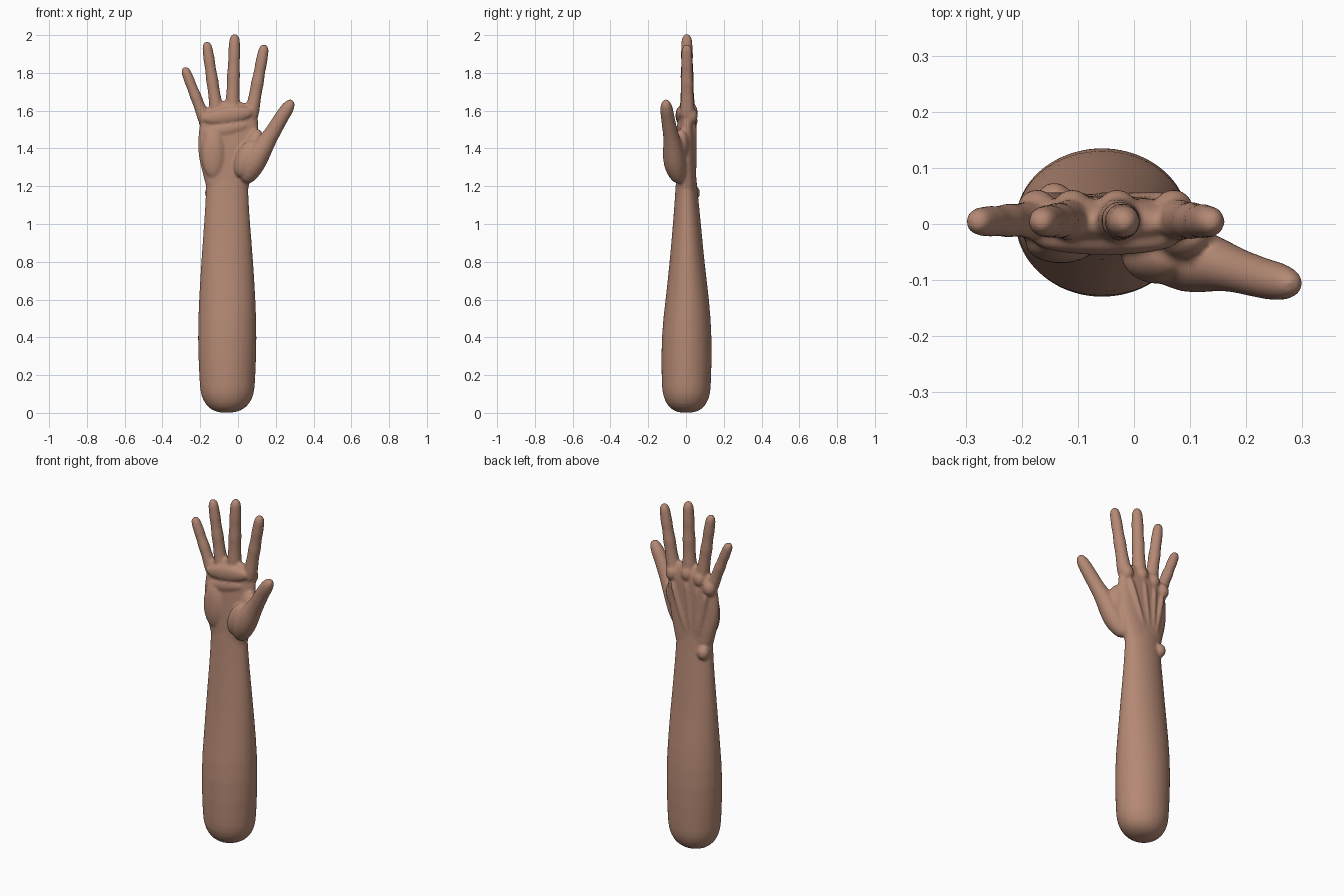
import bpy, bmesh, math
from mathutils import Vector, Matrix

cube = bpy.data.objects.get("Cube")
if cube:
    bpy.data.objects.remove(cube, do_unlink=True)

skin = bpy.data.materials.new("warm skin")
skin.use_nodes = True
COLOR = (0.46, 0.25, 0.175, 1)
skin.diffuse_color = COLOR
skin.node_tree.nodes["Principled BSDF"].inputs["Base Color"].default_value = COLOR

parts = []
SIDES = 24


def finish(name, bm):
    mesh = bpy.data.meshes.new(name)
    bmesh.ops.recalc_face_normals(bm, faces=bm.faces)
    bm.to_mesh(mesh)
    bm.free()
    mesh.materials.append(skin)
    ob = bpy.data.objects.new(name, mesh)
    bpy.context.collection.objects.link(ob)
    parts.append(ob)


def loft(name, rings, square=1.0):
    """Skin a tube through rings of (centre, half width, half depth)."""
    bm = bmesh.new()
    axis = (rings[-1][0] - rings[0][0]).normalized()
    depth = Vector((0, 1, 0))
    depth = (depth - axis * depth.dot(axis)).normalized()
    side = depth.cross(axis)
    loops = []
    for centre, w, d in rings:
        loop = []
        for i in range(SIDES):
            c, s = (f(math.tau * i / SIDES) for f in (math.cos, math.sin))
            c = math.copysign(abs(c) ** square, c)
            s = math.copysign(abs(s) ** square, s)
            loop.append(bm.verts.new(centre + side * c * w + depth * s * d))
        loops.append(loop)
    for a, b in zip(loops, loops[1:]):
        for i in range(SIDES):
            j = (i + 1) % SIDES
            bm.faces.new((a[i], a[j], b[j], b[i]))
    bm.faces.new(loops[0])
    bm.faces.new(loops[-1])
    finish(name, bm)


def limb(name, rows, square=1.0):
    """Rows are height, left edge, right edge, front edge, back edge."""
    loft(name, [(Vector(((l + r) / 2, (f + b) / 2, z)), (r - l) / 2, (b - f) / 2)
                for z, l, r, f, b in rows], square)


def pad(name, centre, size, tilt=0):
    bm = bmesh.new()
    m = Matrix.Translation(centre) @ Matrix.Rotation(tilt, 4, 'Y') @ Matrix.Diagonal((*size, 1))
    bmesh.ops.create_uvsphere(bm, u_segments=20, v_segments=12, radius=1, matrix=m)
    finish(name, bm)


# Forearm with rounded elbow end
limb("forearm", [
    (0.0, -0.09, -0.03, -0.03, 0.03), (0.012, -0.137, 0.02, -0.07, 0.075),
    (0.045, -0.175, 0.062, -0.105, 0.11), (0.1, -0.2, 0.087, -0.126, 0.13),
    (0.16, -0.205, 0.092, -0.13, 0.134), (0.4, -0.216, 0.102, -0.134, 0.14),
    (0.6, -0.208, 0.094, -0.109, 0.124), (0.8, -0.196, 0.082, -0.087, 0.098),
    (1.0, -0.181, 0.065, -0.07, 0.08), (1.15, -0.171, 0.055, -0.058, 0.064),
    (1.24, -0.172, 0.056, -0.054, 0.056), (1.32, -0.17, 0.04, -0.04, 0.045)])

# Palm
limb("palm", [
    (1.14, -0.165, 0.05, -0.05, 0.056), (1.22, -0.174, 0.06, -0.053, 0.056),
    (1.3, -0.2, 0.085, -0.052, 0.053), (1.38, -0.215, 0.1, -0.05, 0.05),
    (1.46, -0.212, 0.107, -0.045, 0.05), (1.53, -0.203, 0.11, -0.038, 0.05),
    (1.58, -0.19, 0.105, -0.034, 0.047), (1.62, -0.152, 0.09, -0.028, 0.036),
    (1.65, -0.12, 0.06, -0.016, 0.018)], 0.85)
pad("heel_pad", (-0.13, -0.035, 1.37), (0.065, 0.036, 0.13))
pad("upper_palm_pad", (-0.05, -0.03, 1.575), (0.135, 0.026, 0.045), math.radians(-9))
pad("middle_palm_pad", (-0.065, -0.03, 1.5), (0.12, 0.022, 0.035), math.radians(-12))
pad("wrist_bone", (-0.142, 0.04, 1.165), (0.034, 0.035, 0.04))

# Fingers: length fraction and radius factor, swelling at each joint
PROFILE = [(0, 1.25), (0.18, 1.2), (0.3, 1.06), (0.42, 1.0), (0.5, 1.09), (0.58, 0.98),
           (0.68, 0.92), (0.75, 1.0), (0.83, 0.92), (0.91, 0.9), (0.96, 0.76),
           (0.988, 0.5), (1.0, 0.25)]
FINGERS = {
    "little": ((-0.163, 1.52), (-0.285, 1.83), 0.029),
    "ring": ((-0.105, 1.55), (-0.167, 1.965), 0.031),
    "middle": ((-0.031, 1.56), (-0.017, 2.005), 0.033),
    "index": ((0.064, 1.54), (0.141, 1.95), 0.032),
}
for name, (base, tip, r) in FINGERS.items():
    a, b = Vector((base[0], 0.008, base[1])), Vector((tip[0], 0.004, tip[1]))
    loft(name + "_finger", [(a.lerp(b, t), r * k, r * k) for t, k in PROFILE])
    pad(name + "_knuckle", a.lerp(b, 0.08) + Vector((0, 0.017, 0)), (0.037, 0.038, 0.045))
    # Tendon ridge across the back of the hand
    wrist = Vector((-0.06 + base[0] * 0.3, 0.042, 1.24))
    knuckle = a + Vector((0, 0.036, 0))
    loft(name + "_tendon", [(wrist.lerp(knuckle, t), 0.015, 0.014) for t in (0, 0.35, 0.7, 1)])

# Thumb and its fleshy base
THUMB = [
    (0.03, -0.03, 1.22, 0.03), (0.05, -0.045, 1.26, 0.052), (0.083, -0.06, 1.32, 0.064),
    (0.117, -0.068, 1.385, 0.06), (0.15, -0.073, 1.435, 0.049), (0.18, -0.082, 1.48, 0.042),
    (0.207, -0.09, 1.525, 0.04), (0.23, -0.097, 1.565, 0.038), (0.253, -0.102, 1.6, 0.037),
    (0.271, -0.106, 1.628, 0.032), (0.283, -0.108, 1.647, 0.022), (0.288, -0.109, 1.656, 0.01)]
loft("thumb", [(Vector((x, y, z)), r, r * 0.95) for x, y, z, r in THUMB])
pad("thumb_mound", (0.045, -0.058, 1.345), (0.06, 0.05, 0.105), math.radians(22))
pad("thumb_web", (0.088, -0.025, 1.42), (0.05, 0.042, 0.085), math.radians(12))

# Fuse everything into one smooth skin
bpy.ops.object.select_all(action='DESELECT')
for ob in parts:
    ob.select_set(True)
bpy.context.view_layer.objects.active = parts[0]
bpy.ops.object.join()
arm = bpy.context.view_layer.objects.active
arm.name = "forearm_and_hand"
sub = arm.modifiers.new("round", 'SUBSURF')
sub.levels = sub.render_levels = 1
fuse = arm.modifiers.new("fuse", 'REMESH')
fuse.mode = 'VOXEL'
fuse.voxel_size = 0.007
fuse.use_smooth_shade = True
soften = arm.modifiers.new("soften", 'SMOOTH')
soften.factor = 0.5
soften.iterations = 6
for name in [m.name for m in arm.modifiers]:
    bpy.ops.object.modifier_apply(modifier=name)
bpy.ops.object.shade_smooth()
